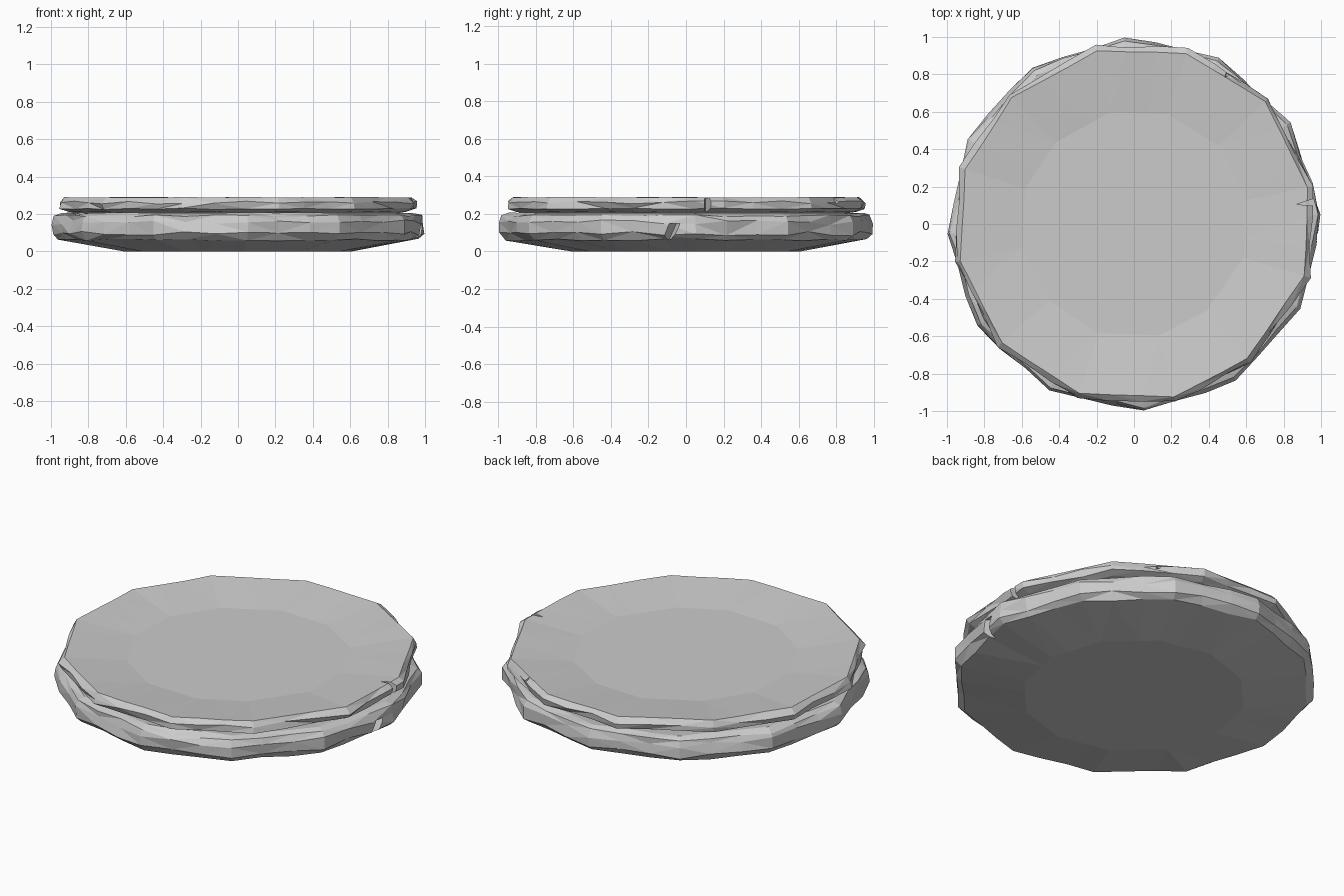
import bpy, bmesh, math, random
from mathutils import Vector, Matrix

if "Cube" in bpy.data.objects:
    bpy.data.objects.remove(bpy.data.objects["Cube"])

random.seed(7)
SUB = 3  # wall points per polygon side


def outline(corners):
    """Subdivided polygon from (angle, radius) corners."""
    pts = [Vector((r * math.cos(math.radians(a)), r * math.sin(math.radians(a)), 0)) for a, r in corners]
    out = []
    for i, p in enumerate(pts):
        q = pts[(i + 1) % len(pts)]
        out += [p.lerp(q, k / SUB) for k in range(SUB)]
    return out


def stone_disc(name, corners, profile):
    """Loft rings (scale, z, radial jitter, z jitter) into a chipped faceted slab."""
    bm = bmesh.new()
    base = outline(corners)
    rings = []
    for s, z, jr, jz in profile:
        ring = []
        for p in base:
            q = p * (s + random.uniform(-jr, jr))
            if q.length > 0.998:
                q *= 0.998 / q.length
            ring.append(bm.verts.new((q.x, q.y, z + random.uniform(-jz, jz))))
        rings.append(ring)
    n = len(base)
    for a, b in zip(rings, rings[1:]):
        for i in range(n):
            j = (i + 1) % n
            bm.faces.new((a[i], a[j], b[j], b[i]))
    bm.faces.new(rings[0][::-1])
    bm.faces.new(rings[-1])
    bmesh.ops.triangulate(bm, faces=[f for f in bm.faces if len(f.verts) == 4], quad_method='SHORT_EDGE')
    bmesh.ops.recalc_face_normals(bm, faces=bm.faces[:])
    me = bpy.data.meshes.new(name)
    bm.to_mesh(me)
    bm.free()
    ob = bpy.data.objects.new(name, me)
    bpy.context.collection.objects.link(ob)
    return ob


def notch(target, tip, width, depth, z0, z1, lean=0.0):
    """Cut a wedge whose tip points at the disc centre."""
    ang = math.atan2(tip[1], tip[0])
    bm = bmesh.new()
    lo, hi = [[bm.verts.new((x, y + k * lean, z)) for x, y in
               ((0, 0), (depth, -width), (depth, width))] for k, z in ((0, z0), (1, z1))]
    bm.faces.new(lo[::-1])
    bm.faces.new(hi)
    for i in range(3):
        j = (i + 1) % 3
        bm.faces.new((lo[i], lo[j], hi[j], hi[i]))
    bm.transform(Matrix.Translation((tip[0], tip[1], 0)) @ Matrix.Rotation(ang, 4, 'Z'))
    bmesh.ops.recalc_face_normals(bm, faces=bm.faces[:])
    me = bpy.data.meshes.new("notch_cutter")
    bm.to_mesh(me)
    bm.free()
    cut = bpy.data.objects.new("notch_cutter", me)
    cut.hide_render = True
    bpy.context.collection.objects.link(cut)
    mod = target.modifiers.new("notch", 'BOOLEAN')
    mod.object = cut
    mod.operation = 'DIFFERENCE'
    mod.solver = 'EXACT'
    bpy.context.view_layer.objects.active = target
    bpy.ops.object.modifier_apply(modifier=mod.name)
    bpy.data.objects.remove(cut)


# Lower slab: shallow cone underside, thick rough wall, dished top
lower = stone_disc("lower_slab", [(3 + 30 * i, 1.0) for i in range(12)], [
    (0.61, 0.0, 0, 0),
    (0.965, 0.062, 0.006, 0.006),
    (1.0, 0.095, 0.012, 0.012),
    (1.0, 0.155, 0.014, 0.014),
    (0.985, 0.19, 0.01, 0.006),
    (0.945, 0.206, 0.008, 0.003),
    (0.60, 0.17, 0, 0)])

# Upper slab: thinner, uneven twelve-sided outline
upper_angles = (12, 43, 73, 102, 134, 162, 192, 222, 252, 283, 310, 343)
upper_radii = (0.985, 0.995, 0.99, 0.985, 0.975, 0.985, 0.985, 0.985, 0.99, 0.985, 0.975, 0.99)
upper = stone_disc("upper_slab", list(zip(upper_angles, upper_radii)), [
    (0.60, 0.16, 0, 0),
    (0.94, 0.213, 0.006, 0.002),
    (0.985, 0.228, 0.010, 0.004),
    (0.99, 0.262, 0.010, 0.008),
    (0.963, 0.289, 0.003, 0.002),
    (0.62, 0.252, 0, 0)])

# Cracks on the right edge and a chip at the back
notch(upper, (0.87, 0.105), 0.03, 0.15, 0.15, 0.35)
notch(lower, (0.90, -0.11), 0.055, 0.14, 0.02, 0.15, 0.06)
notch(upper, (0.49, 0.78), 0.05, 0.12, 0.255, 0.35, 0.02)
